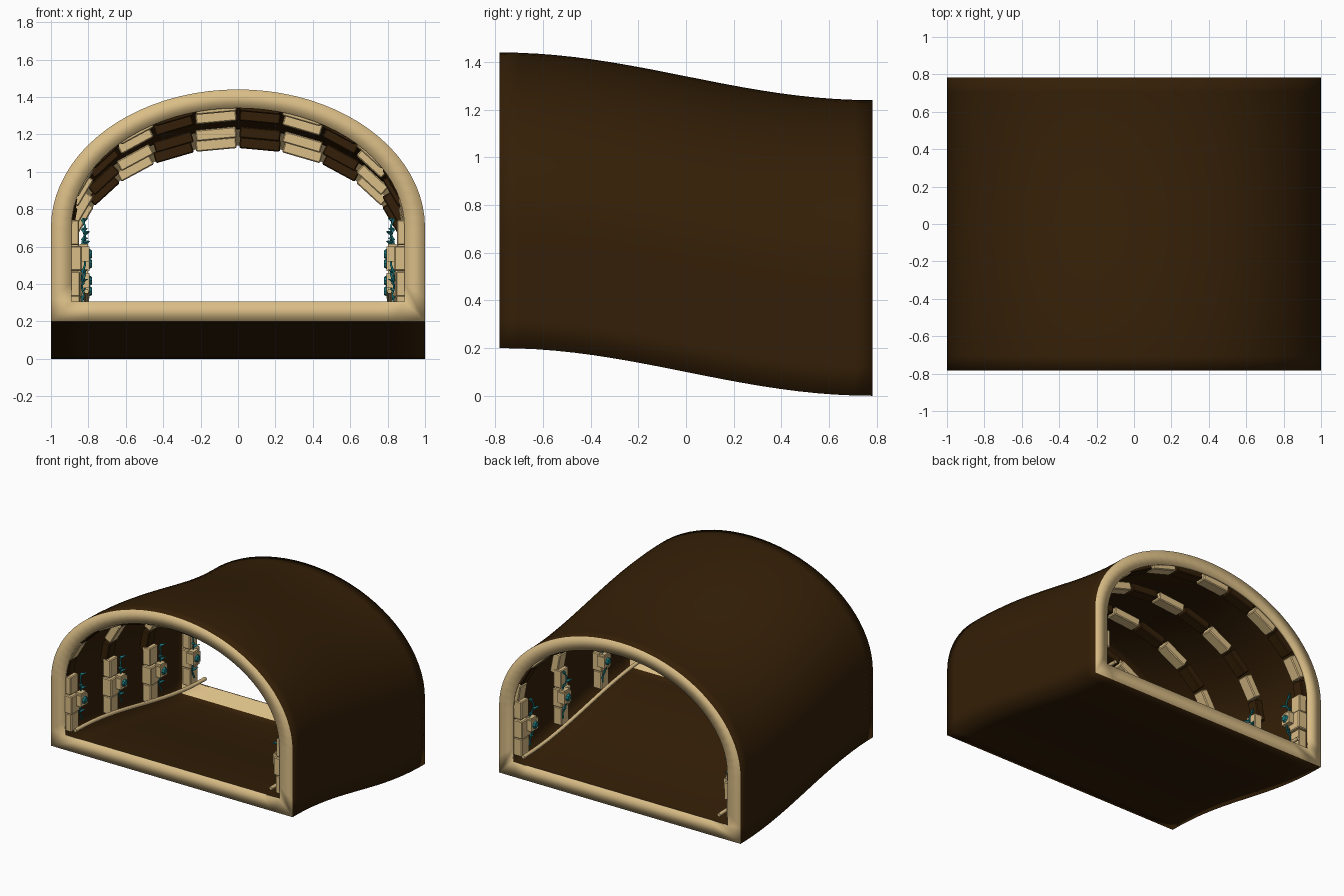
import bpy, bmesh, math
from mathutils import Matrix, Vector

if "Cube" in bpy.data.objects:
    bpy.data.objects.remove(bpy.data.objects["Cube"], do_unlink=True)

HALF = 0.783                     # half the tunnel length
SPRING = 0.5                     # height where the vault starts
RIB_W, RIB_RISE, RIB_DEPTH = 0.88, 0.62, 0.06
STATIONS = (-0.72, -0.25, 0.22, 0.69)


def material(name, color):
    m = bpy.data.materials.new(name)
    m.use_nodes = True
    m.diffuse_color = (*color, 1)
    bsdf = m.node_tree.nodes["Principled BSDF"]
    bsdf.inputs["Base Color"].default_value = (*color, 1)
    bsdf.inputs["Roughness"].default_value = 0.9
    return m


sand = material("sandstone", (0.7, 0.51, 0.24))
earth = material("dark earth", (0.034, 0.0135, 0.002))
teal = material("teal", (0.012, 0.2, 0.22))


def drop(y):
    """Height of the sloping tunnel bed at a given depth."""
    return 0.1 - 0.1 * math.sin(math.pi * y / (2 * HALF))


def finish(bm, name, mats, bevel=0):
    bmesh.ops.recalc_face_normals(bm, faces=bm.faces)
    mesh = bpy.data.meshes.new(name)
    bm.to_mesh(mesh)
    bm.free()
    for m in mats:
        mesh.materials.append(m)
    ob = bpy.data.objects.new(name, mesh)
    bpy.context.collection.objects.link(ob)
    if bevel:
        mod = ob.modifiers.new("edges", "BEVEL")
        mod.width, mod.segments = bevel, 1


def paint(geo, mat):
    for f in {f for v in geo["verts"] for f in v.link_faces}:
        f.material_index = mat


def add_box(bm, loc, size, angle=0, mat=0):
    m = Matrix.Translation(loc) @ Matrix.Rotation(angle, 4, 'Y') @ Matrix.Diagonal((*size, 1))
    paint(bmesh.ops.create_cube(bm, size=1, matrix=m), mat)


def add_cone(bm, start, direction, radius, length, tip=0.0, sides=6, mat=0):
    d = Vector(direction).normalized()
    m = Matrix.Translation(Vector(start) + d * length / 2) @ d.to_track_quat('Z', 'Y').to_matrix().to_4x4()
    paint(bmesh.ops.create_cone(bm, cap_ends=True, segments=sides, radius1=radius,
                                radius2=tip, depth=length, matrix=m), mat)


def tube(name, points, radius, mat):
    cu = bpy.data.curves.new(name, 'CURVE')
    cu.dimensions = '3D'
    cu.bevel_depth, cu.bevel_resolution, cu.use_fill_caps = radius, 1, True
    sp = cu.splines.new('POLY')
    sp.points.add(len(points) - 1)
    for p, co in zip(sp.points, points):
        p.co = (*co, 1)
    cu.materials.append(mat)
    bpy.context.collection.objects.link(bpy.data.objects.new(name, cu))


def section(w, base, rise, n_floor=12, n_wall=4, n_arc=40):
    """Closed arch outline: floor, right wall, vault, left wall."""
    pts = [(-w + 2 * w * i / n_floor, base) for i in range(n_floor)]
    pts += [(w, base + (SPRING - base) * i / n_wall) for i in range(n_wall)]
    pts += [(w * math.cos(math.pi * i / n_arc), SPRING + rise * math.sin(math.pi * i / n_arc))
            for i in range(n_arc)]
    return pts + [(-w, SPRING + (base - SPRING) * i / n_wall) for i in range(n_wall)]


# Tunnel shell: thin sloping vault with a thick pale rim at both mouths
bm = bmesh.new()
outer, rim, wall = section(1, 0, 0.74), section(0.89, 0.105, 0.64), section(0.98, 0.015, 0.725)


def ring(pts, y):
    return [bm.verts.new((x, y, z + drop(y))) for x, z in pts]


def bridge(a, b, mat):
    for i in range(len(a)):
        j = (i + 1) % len(a)
        f = bm.faces.new((a[i], a[j], b[j], b[i]))
        f.material_index, f.smooth = mat, True


def sweep(pts, half, steps=20):
    rings = [ring(pts, -half + 2 * half * s / steps) for s in range(steps + 1)]
    for a, b in zip(rings, rings[1:]):
        bridge(a, b, 1)
    return rings[0], rings[-1]


outer_ends = sweep(outer, HALF)
wall_ends = sweep(wall, HALF - 0.045)
for sign, out, inn in zip((-1, 1), outer_ends, wall_ends):
    lip = ring(rim, sign * HALF)
    back = ring(rim, sign * (HALF - 0.02))
    bridge(out, lip, 0)
    bridge(lip, back, 0)
    bridge(back, inn, 0)
finish(bm, "tunnel_shell", [sand, earth])

# Ceiling ribs: alternating pale and dark blocks
BLOCKS = 12
step = math.pi / BLOCKS
for k, y in enumerate(STATIONS):
    bm = bmesh.new()
    for i in range(BLOCKS):
        t = (i + 0.5) * step - math.pi / 2
        tx, tz = RIB_W * math.cos(t), RIB_RISE * math.sin(t)
        theta = math.atan2(tz, tx)
        loc = (RIB_W * math.sin(t) + RIB_DEPTH / 2 * math.sin(theta), y,
               SPRING + RIB_RISE * math.cos(t) + RIB_DEPTH / 2 * math.cos(theta) + drop(y))
        add_box(bm, loc, (math.hypot(tx, tz) * step * 0.95, 0.085, RIB_DEPTH), theta, (i + 1) % 2)
    finish(bm, f"ceiling_rib_{k + 1}", [sand, earth], 0.006)

# Wall fittings, repeated on both sides at each station
for side, label in ((-1, "right"), (1, "left")):
    for k, y in enumerate(STATIONS):
        z0 = drop(y)
        # Stacked stone pillar
        bm = bmesh.new()
        for j, (face, w) in enumerate(((0.845, 0.09), (0.835, 0.11), (0.85, 0.09))):
            add_box(bm, (side * (face + 0.915) / 2, y, z0 + 0.2 + j * 0.138), (0.915 - face, w, 0.134))
        finish(bm, f"{label}_pillar_{k + 1}", [sand], 0.006)

        # Lamp box with a teal gem facing the passage
        ly = y + (0.04 if k < 3 else -0.04)
        bm = bmesh.new()
        add_box(bm, (side * 0.825, ly, z0 + 0.36), (0.06, 0.08, 0.08))
        add_box(bm, (side * 0.825, ly, z0 + 0.405), (0.045, 0.06, 0.02))
        add_cone(bm, (side * 0.797, ly, z0 + 0.36), (-side, 0, 0), 0.03, 0.016, 0.02, 8, 1)
        finish(bm, f"{label}_lamp_{k + 1}", [sand, teal])

        # Vine with pointed leaves
        path = [(side * (0.825 + 0.01 * math.sin(i * 1.3)), ly + 0.015 * math.cos(i * 1.1),
                 z0 + 0.2 + i * 0.034) for i in range(11)]
        tube(f"{label}_vine_{k + 1}", path, 0.006, teal)
        bm = bmesh.new()
        for i in (2, 7, 8, 10):
            s = 1 if i % 4 else -1
            add_cone(bm, path[i], (-side * 0.6, s, 0.2), 0.014, 0.055, sides=4)
        finish(bm, f"{label}_leaves_{k + 1}", [teal])

    # Long rail that follows the floor
    ys = [-0.77 + 1.54 * i / 16 for i in range(17)]
    tube(f"{label}_floor_rail", [(side * 0.81, y, drop(y) + 0.16) for y in ys], 0.014, sand)
